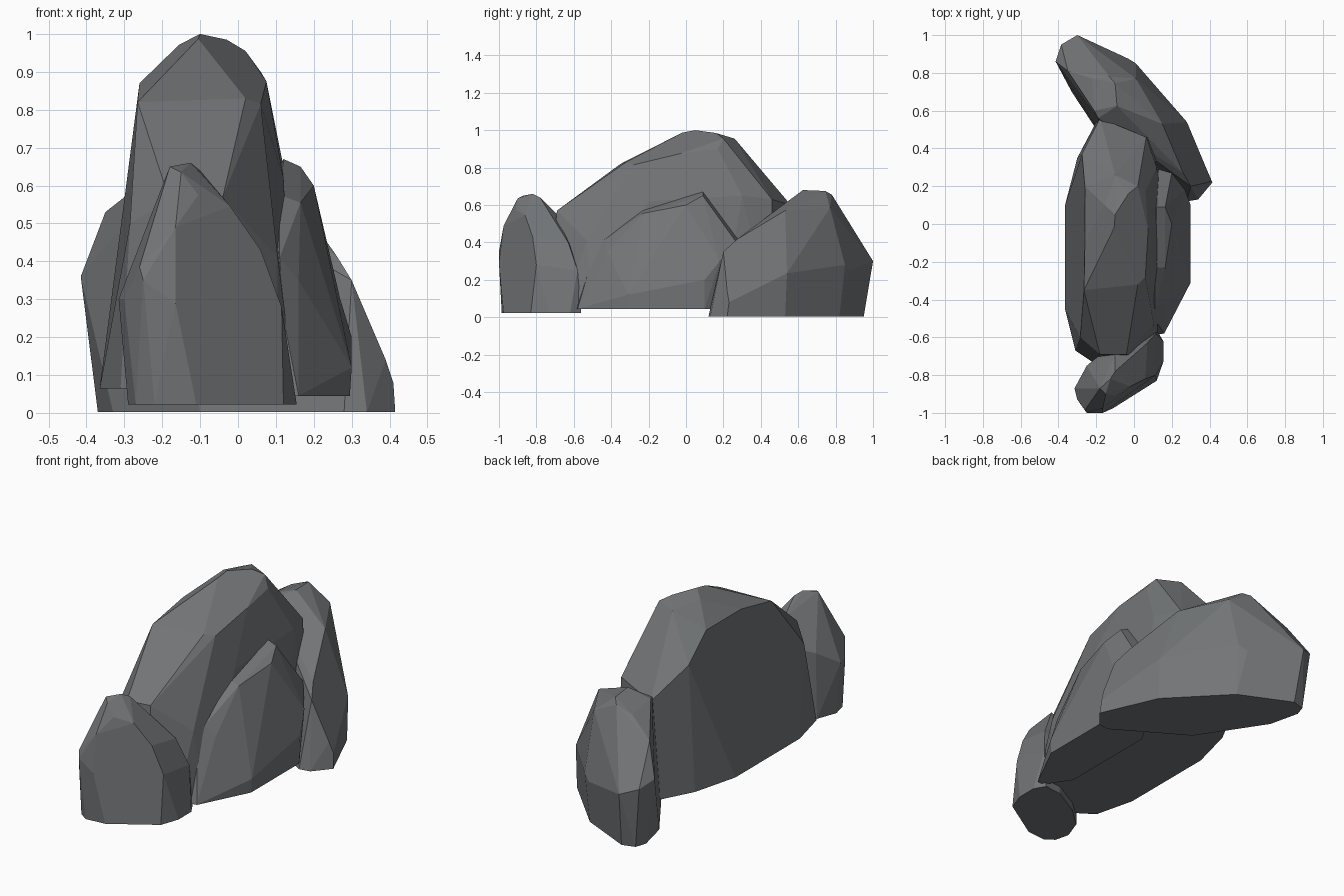
import bpy, bmesh, math

stone = bpy.data.materials.new("slate grey stone")
stone.diffuse_color = (0.17, 0.178, 0.185, 1)


def rock(name, base_z, base, corners):
    """Faceted boulder: convex hull of a flat footprint and its upper corners."""
    bm = bmesh.new()
    for x, y in base:
        bm.verts.new((x, y, base_z))
    for p in corners:
        bm.verts.new(p)
    hull = bmesh.ops.convex_hull(bm, input=bm.verts[:])
    inner = {v for v in hull["geom_interior"] if isinstance(v, bmesh.types.BMVert)}
    bmesh.ops.delete(bm, geom=list(inner), context='VERTS')
    # merge nearly coplanar triangles into broad facets
    bmesh.ops.dissolve_limit(bm, angle_limit=math.radians(7),
                             verts=bm.verts[:], edges=bm.edges[:])
    bmesh.ops.recalc_face_normals(bm, faces=bm.faces[:])
    mesh = bpy.data.meshes.new(name)
    bm.to_mesh(mesh)
    bm.free()
    mesh.materials.append(stone)
    obj = bpy.data.objects.new(name, mesh)
    bpy.context.collection.objects.link(obj)


# tall central boulder
rock("main_rock", 0.065,
     [(-.365, .1), (-.365, -.45), (-.31, -.67), (-.22, -.73), (0, -.74),
      (.1, -.66), (.15, -.5), (.15, .2), (.1, .45), (-.2, .54), (-.3, .35)],
     [(-.105, -.02, .987), (.02, -.32, .83), (-.04, -.69, .57), (-.18, -.69, .56),
      (-.265, -.35, .82), (-.1, .05, 1), (-.155, .1, .972), (-.03, .16, .985),
      (.02, .2, .955), (-.1, .26, .955), (.06, -.28, .815), (.075, -.03, .875),
      (.06, .17, .9), (-.26, -.1, .87), (-.26, .2, .87), (-.275, .37, .75),
      (-.18, .56, .6), (.065, .46, .63), (.12, .3, .65), (.12, -.2, .62),
      (.105, -.53, .41), (-.285, -.6, .5)])

# low slab leaning on the right side
rock("side_slab", 0.045,
     [(.12, -.585), (.16, -.58), (.295, -.31), (.295, .1), (.2, .25), (.13, .27),
      (.03, .1), (.03, -.45)],
     [(.12, .09, .67), (.165, .09, .65), (.2, 0, .6), (.11, -.23, .575),
      (.165, -.23, .555), (.11, -.44, .41), (.16, -.42, .35), (.12, -.52, .25),
      (.225, -.33, .25), (.3, -.31, .12), (.3, .1, .2), (.13, .29, .4),
      (.2, .27, .4), (.27, .18, .3), (.05, .1, .55), (.04, -.4, .3)])

# small boulder at the front
rock("front_rock", 0.022,
     [(-.29, -.87), (-.27, -.95), (-.22, -.985), (-.11, -.975), (.12, -.83),
      (.155, -.73), (.155, -.62), (.12, -.56), (.02, -.57), (-.14, -.66),
      (-.25, -.76)],
     [(-.18, -.87, .65), (-.15, -.9, .635), (-.125, -.82, .66), (-.1, -.78, .64),
      (-.165, -.975, .49), (-.105, -.91, .575), (-.02, -.86, .545), (.06, -.82, .43),
      (.115, -.8, .28), (-.165, -1, .29), (-.25, -1, .35), (-.26, -.985, .385),
      (-.315, -.87, .3), (-.3, -.93, .3), (-.25, -.75, .38), (-.14, -.66, .42),
      (-.1, -.69, .55), (-.05, -.7, .54), (.02, -.6, .35), (.115, -.58, .25),
      (.07, -.63, .4)])

# long diagonal boulder at the back
rock("back_rock", 0.003,
     [(.415, .22), (.34, .13), (.28, .12), (.28, .53), (0, .82), (-.28, .95),
      (-.35, .93), (-.37, .87), (-.33, .7), (-.1, .35)],
     [(-.1, .745, .675), (-.09, .625, .68), (-.21, .6, .64), (-.19, .56, .63),
      (-.13, .78, .655), (.01, .77, .585), (.15, .53, .57), (.01, .675, .61),
      (-.35, .81, .53), (-.22, .77, .62), (-.415, .86, .36), (-.3, 1, .3),
      (-.385, .95, .33), (.01, .85, .28), (-.03, .875, .25), (.17, .645, .385),
      (.28, .54, .235), (.41, .23, .08), (.39, .22, .14), (.3, .2, .35),
      (.26, .27, .415), (.3, .19, .25)])
